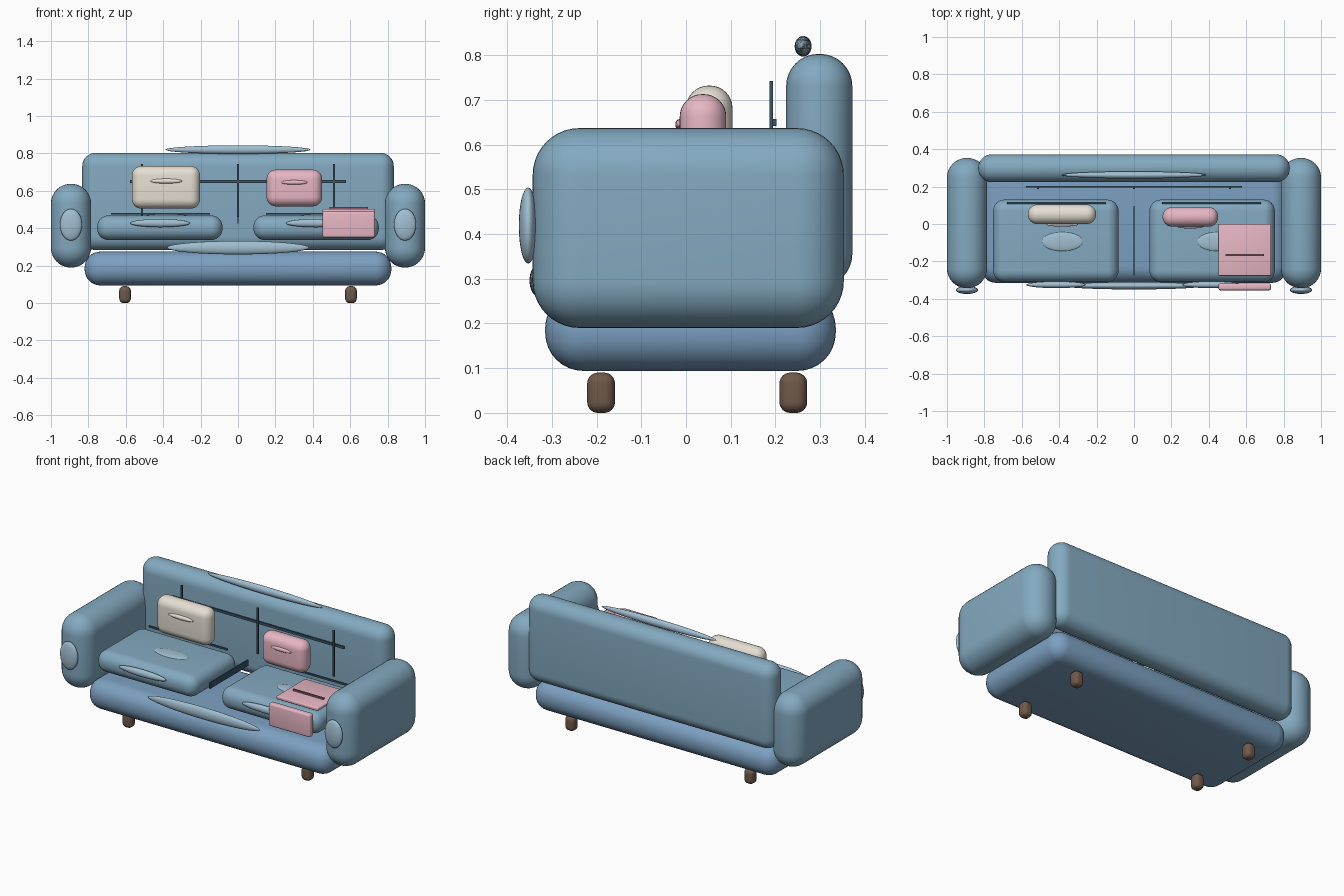
import bpy, bmesh, math
from mathutils import Matrix

if "Cube" in bpy.data.objects:
    bpy.data.objects.remove(bpy.data.objects["Cube"])


def material(name, rgb):
    m = bpy.data.materials.new(name)
    m.diffuse_color = (*rgb, 1)
    m.use_nodes = True
    m.node_tree.nodes["Principled BSDF"].inputs["Base Color"].default_value = m.diffuse_color
    return m


BLUE = material("blue_fabric", (0.23, 0.40, 0.53))
BASE = material("base_fabric", (0.20, 0.35, 0.53))
LIGHT = material("light_fabric", (0.36, 0.52, 0.64))
SEAM = material("dark_seam", (0.04, 0.09, 0.14))
CREAM = material("cream_fabric", (0.80, 0.74, 0.66))
PINK = material("pink_fabric", (0.80, 0.47, 0.55))
WOOD = material("wood", (0.16, 0.10, 0.07))
PINK_SEAM = material("pink_seam", (0.25, 0.10, 0.14))


def finish(bm, name, mat):
    me = bpy.data.meshes.new(name)
    bm.to_mesh(me)
    bm.free()
    ob = bpy.data.objects.new(name, me)
    bpy.context.collection.objects.link(ob)
    me.materials.append(mat)
    bpy.ops.object.select_all(action='DESELECT')
    ob.select_set(True)
    bpy.context.view_layer.objects.active = ob
    bpy.ops.object.shade_smooth_by_angle(angle=math.radians(35))
    return ob


def box(name, x, y, z, mat, radius=0.0, segments=8):
    """Rounded box given by its (min, max) range on each axis."""
    bm = bmesh.new()
    spans = (x, y, z)
    centre = [(a + b) / 2 for a, b in spans]
    size = [b - a for a, b in spans]
    bmesh.ops.create_cube(bm, size=1, matrix=Matrix.Translation(centre) @ Matrix.Diagonal((*size, 1)))
    if radius:
        bmesh.ops.bevel(bm, geom=bm.edges[:], offset=min(radius, min(size) * 0.49),
                        segments=segments, profile=0.5, affect='EDGES')
    return finish(bm, name, mat)


def ellipsoid(name, centre, radii, mat):
    bm = bmesh.new()
    bmesh.ops.create_uvsphere(bm, u_segments=32, v_segments=16, radius=1,
                              matrix=Matrix.Translation(centre) @ Matrix.Diagonal((*radii, 1)))
    return finish(bm, name, mat)


# Main body
box("base", (-0.82, 0.82), (-0.315, 0.335), (0.094, 0.275), BASE, 0.085)
box("backrest", (-0.833, 0.833), (0.224, 0.372), (0.283, 0.803), BLUE, 0.072)
ellipsoid("backrest_top_pad", (0, 0.262, 0.82), (0.388, 0.019, 0.023), LIGHT)
ellipsoid("base_front_pad", (0, -0.33, 0.296), (0.38, 0.02, 0.036), LIGHT)

# Parts mirrored left and right
for side, s in (("left", -1), ("right", 1)):
    def mx(a, b):
        return tuple(sorted((s * a, s * b)))

    box(side + "_arm", mx(0.786, 1.0), (-0.343, 0.353), (0.19, 0.637), BLUE, 0.105, 10)
    ellipsoid(side + "_arm_front_pad", (s * 0.893, -0.353, 0.419), (0.059, 0.021, 0.085), LIGHT)
    for end, y in (("front", -0.19), ("back", 0.24)):
        box(f"{side}_{end}_leg", mx(0.573, 0.635), (y - 0.031, y + 0.031), (0, 0.09), WOOD, 0.024)

    # Seat cushion with its pads and rear seam
    box(side + "_seat_cushion", mx(0.083, 0.753), (-0.31, 0.13), (0.337, 0.468), BLUE, 0.06)
    ellipsoid(side + "_cushion_front_pad", (s * 0.416, -0.325, 0.427), (0.16, 0.018, 0.022), LIGHT)
    ellipsoid(side + "_cushion_top_pad", (-0.383 if s < 0 else 0.447, -0.094, 0.467),
              (0.11, 0.051, 0.01), LIGHT)
    box(side + "_cushion_seam", mx(0.15, 0.68), (0.107, 0.117), (0.472, 0.482), SEAM)

# Seams across the back and between the cushions
box("back_seam_horizontal", (-0.578, 0.578), (0.194, 0.202), (0.642, 0.657), SEAM)
for name, x in (("left", -0.513), ("middle", 0), ("right", 0.513)):
    box("back_seam_" + name, (x - 0.005, x + 0.005), (0.187, 0.195), (0.46, 0.742), SEAM)
box("cushion_gap_seam", (-0.004, 0.004), (-0.275, 0.095), (0.425, 0.462), SEAM)

# Throw pillows
box("cream_pillow", (-0.567, -0.203), (0.0, 0.104), (0.505, 0.732), CREAM, 0.05)
ellipsoid("cream_pillow_pad", (-0.384, -0.002, 0.652), (0.085, 0.012, 0.013), CREAM)
box("pink_pillow", (0.153, 0.45), (-0.014, 0.09), (0.517, 0.713), PINK, 0.05)
ellipsoid("pink_pillow_pad", (0.301, -0.014, 0.645), (0.07, 0.01, 0.012), PINK)

# Folded blanket: top sheet, front drop and fold line
box("blanket_top", (0.452, 0.733), (-0.277, 0.0), (0.483, 0.504), PINK, 0.006, 3)
box("blanket_drop", (0.452, 0.733), (-0.355, -0.317), (0.35, 0.49), PINK, 0.012, 4)
box("blanket_fold", (0.49, 0.695), (-0.17, -0.16), (0.503, 0.514), PINK_SEAM)
